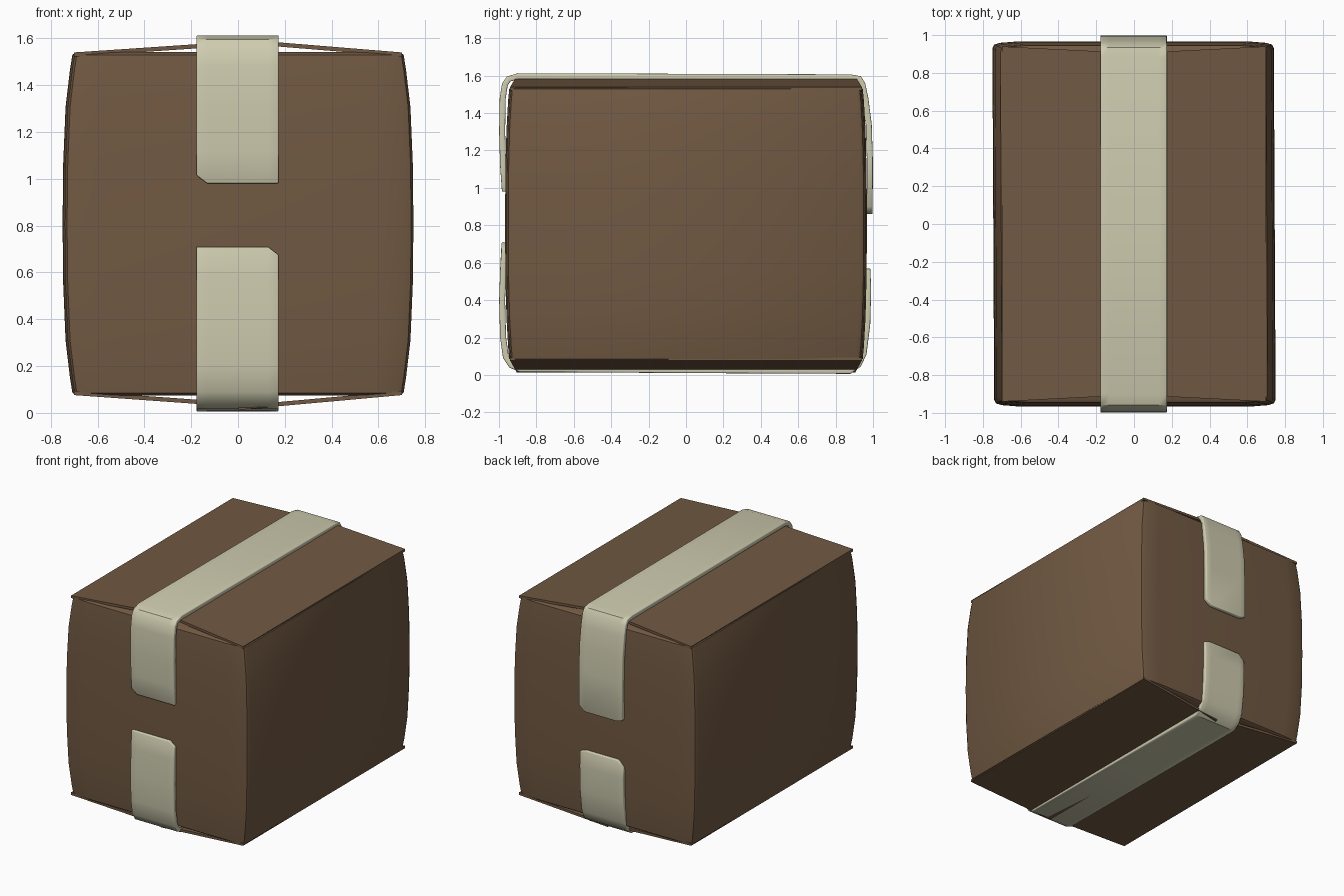
import bpy, bmesh, math

if "Cube" in bpy.data.objects:
    bpy.data.objects.remove(bpy.data.objects["Cube"])


def material(name, rgb):
    m = bpy.data.materials.new(name)
    m.diffuse_color = (*rgb, 1)
    m.use_nodes = True
    m.node_tree.nodes["Principled BSDF"].inputs["Base Color"].default_value = m.diffuse_color
    return m


CARD = material("cardboard", (0.165, 0.1, 0.055))
TAPE = material("tape", (0.62, 0.6, 0.43))


def make_object(name, bm, mat, recalc=True, angle=35):
    if recalc:
        bmesh.ops.recalc_face_normals(bm, faces=bm.faces)
    me = bpy.data.meshes.new(name)
    bm.to_mesh(me)
    bm.free()
    me.materials.append(mat)
    ob = bpy.data.objects.new(name, me)
    bpy.context.collection.objects.link(ob)
    bpy.ops.object.select_all(action='DESELECT')
    ob.select_set(True)
    bpy.context.view_layer.objects.active = ob
    bpy.ops.object.shade_smooth_by_angle(angle=math.radians(angle))
    return ob


# Carton body: bulging stack of chamfered rectangles
def ring(hx, hy):
    q = [(hx, hy - .035), (hx - .01, hy - .017), (hx - .04, hy - .008), (hx - .14, hy)]
    pts = q + [(-x, y) for x, y in q[::-1]]
    pts += [(-x, -y) for x, y in pts]
    return [(x - .005 * y, y) for x, y in pts]


MID = .808
half = [(.733, .685, .93), (.722, .703, .945), (.66, .713, .951),
        (.5, .732, .96), (.26, .742, .966)]
levels = [(MID - d, x, y) for d, x, y in half] + [(MID, .745, .967)]
levels += [(MID + d, x, y) for d, x, y in half[::-1]]
bm = bmesh.new()
rings = [[bm.verts.new((x, y, z)) for x, y in ring(hx, hy)] for z, hx, hy in levels]
for a, b in zip(rings, rings[1:]):
    n = len(a)
    for i in range(n):
        bm.faces.new((a[i], a[(i + 1) % n], b[(i + 1) % n], b[i]))
bm.faces.new(rings[0])
bm.faces.new(rings[-1])
make_object("carton_body", bm, CARD)


# Flaps: thin boards rising from the side edges to the centre seam
def flap(name, side, z_edge, z_seam, thick):
    bm = bmesh.new()
    v = []
    for dz in (0, thick):
        for x, y, z in ((.7, -.94, z_edge), (.7, .94, z_edge),
                        (.003, .905, z_seam), (.003, -.905, z_seam)):
            v.append(bm.verts.new((side * x, y, z - dz)))
    for f in ((0, 1, 2, 3), (7, 6, 5, 4), (0, 4, 5, 1), (1, 5, 6, 2),
              (2, 6, 7, 3), (3, 7, 4, 0)):
        bm.faces.new([v[i] for i in f])
    make_object(name, bm, CARD)


flap("top_flap_right", 1, 1.54, 1.597, .018)
flap("top_flap_left", -1, 1.54, 1.587, .018)
flap("bottom_flap_right", 1, .076, .013, -.018)
flap("bottom_flap_left", -1, .076, .026, -.018)


# Tape: strip along a y-z path, with cut corners at both ends
def tape(name, path, start_cuts, end_cuts):
    bm = bmesh.new()
    cols = (-.178, -.132, .128, .174)
    rows = []
    for i, (y, z) in enumerate(path):
        cuts = start_cuts if i == 0 else end_cuts if i == len(path) - 1 else (0, 0)
        rows.append([bm.verts.new((x, y, z + dz))
                     for x, dz in zip(cols, (cuts[0], 0, 0, cuts[1]))])
    for a, b in zip(rows, rows[1:]):
        for j in range(3):
            bm.faces.new((a[j], a[j + 1], b[j + 1], b[j]))
    ob = make_object(name, bm, TAPE, recalc=False)
    s = ob.modifiers.new("thickness", 'SOLIDIFY')
    s.thickness, s.offset = .032, -1
    b = ob.modifiers.new("soft_edges", 'BEVEL')
    b.width, b.segments, b.angle_limit = .006, 2, math.radians(50)


tape("top_tape",
     [(-.984, .98), (-.994, 1.12), (-.999, 1.3), (-.996, 1.48), (-.983, 1.56),
      (-.958, 1.595), (-.9, 1.613), (0, 1.61), (.88, 1.607), (.935, 1.597),
      (.958, 1.56), (.975, 1.48), (.993, 1.34), (.999, 1.15), (.998, .86)],
     (.035, 0), (.015, .04))
tape("bottom_tape",
     [(.986, .57), (.99, .45), (.985, .27), (.965, .11), (.935, .045),
      (.88, .006), (0, .01), (-.89, .016), (-.945, .04), (-.978, .09),
      (-.994, .2), (-.999, .4), (-.993, .58), (-.986, .71)],
     (-.045, -.012), (0, -.035))
